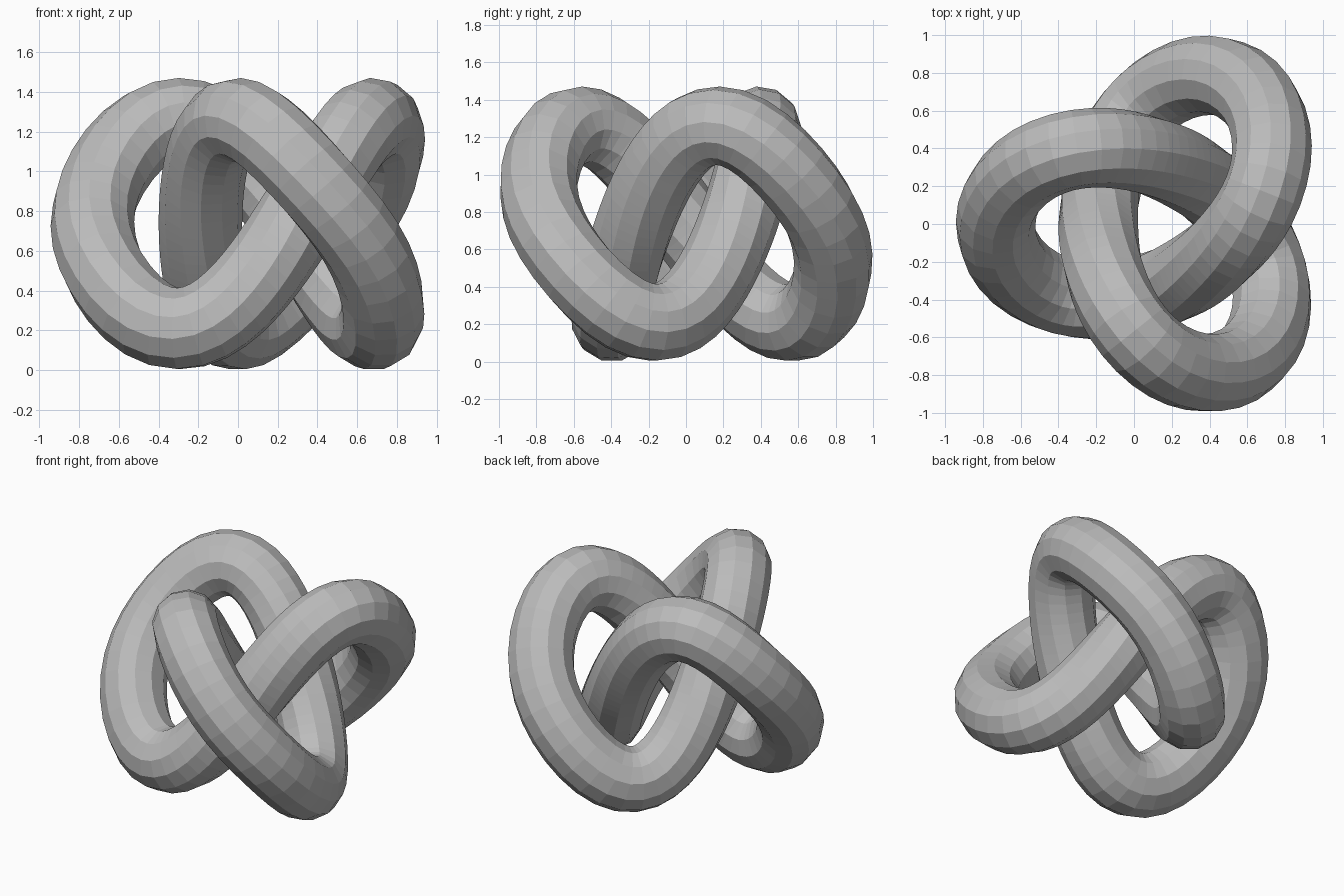
import bpy
from math import sin, cos, tau

cube = bpy.data.objects.get("Cube")
if cube:
    bpy.data.objects.remove(cube, do_unlink=True)

# Knot proportions
SMALL, LARGE, LIFT, TUBE = 0.272, 0.588, 0.505, 0.211
SAMPLES = 120


def knot_point(u):
    # Samples sit closer together on the straighter inner runs
    t = u - 0.2 * sin(3 * u)
    # The second wave moves each crest away from the lobe tips
    return (0.127 + SMALL * cos(t) - LARGE * cos(2 * t),
            SMALL * sin(t) + LARGE * sin(2 * t),
            0.735 - LIFT * (sin(3 * t) + 0.15 * sin(6 * t)))


# Grey material
grey = bpy.data.materials.new("grey")
grey.use_nodes = True
colour = (0.5, 0.5, 0.5, 1)
grey.diffuse_color = colour
grey.node_tree.nodes["Principled BSDF"].inputs["Base Color"].default_value = colour

# Closed path with a twelve-sided round section
path = bpy.data.curves.new("knot_tube", "CURVE")
path.dimensions = "3D"
path.twist_mode = "MINIMUM"
path.bevel_depth = TUBE
path.bevel_resolution = 4
spline = path.splines.new("POLY")
spline.points.add(SAMPLES - 1)
for i, point in enumerate(spline.points):
    point.co = (*knot_point(tau * i / SAMPLES), 1)
spline.use_cyclic_u = True
spline.use_smooth = False
path.materials.append(grey)

# Turn the swept tube into a flat-faced mesh
knot = bpy.data.objects.new("knot_tube", path)
bpy.context.collection.objects.link(knot)
bpy.ops.object.select_all(action="DESELECT")
knot.select_set(True)
bpy.context.view_layer.objects.active = knot
bpy.ops.object.convert(target="MESH")
bpy.ops.object.shade_flat()
